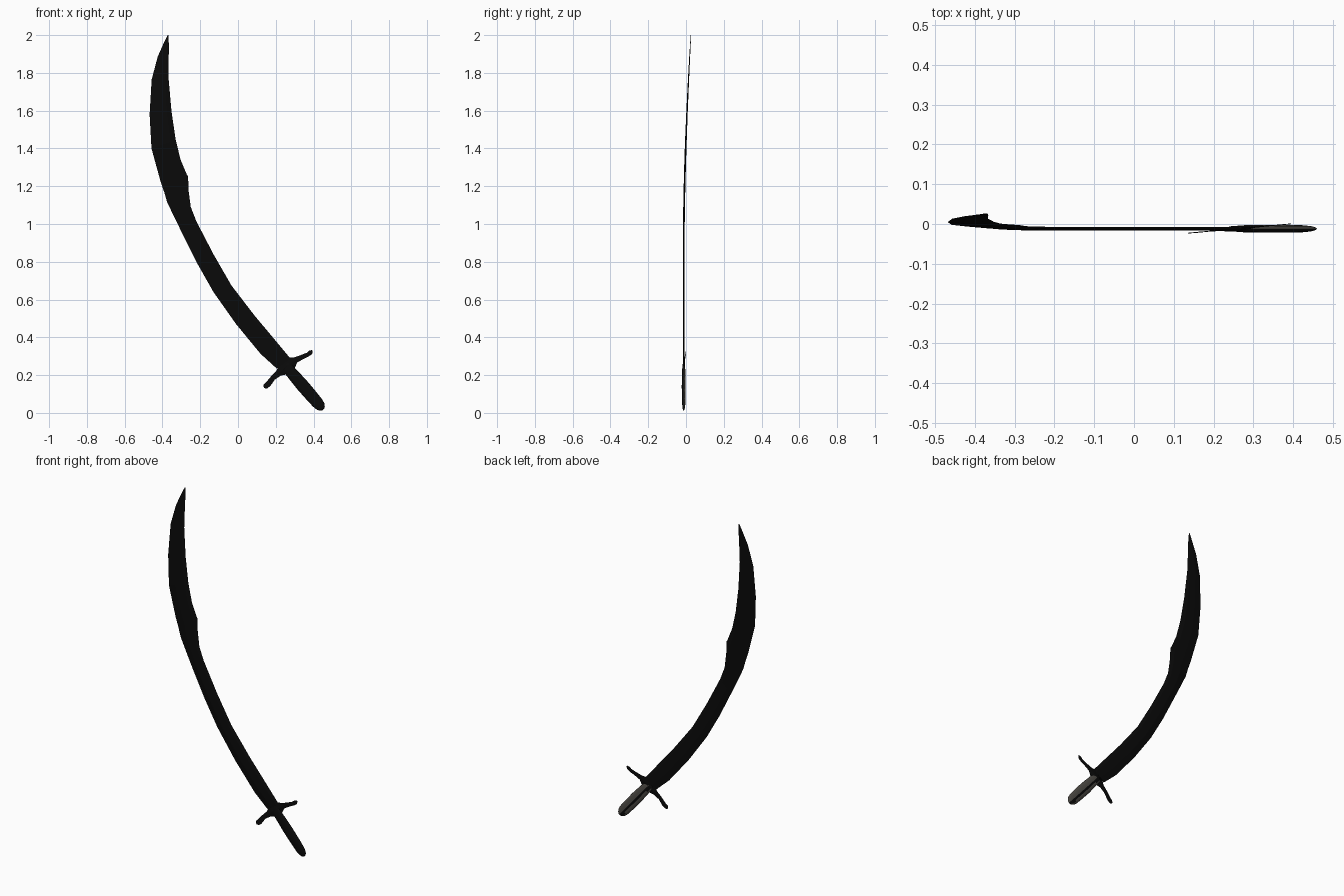
import bpy, bmesh, math
from mathutils import Vector

if "Cube" in bpy.data.objects:
    bpy.data.objects.remove(bpy.data.objects["Cube"])


def material(name, rgb):
    m = bpy.data.materials.new(name)
    m.diffuse_color = (*rgb, 1)
    m.use_nodes = True
    m.node_tree.nodes["Principled BSDF"].inputs["Base Color"].default_value = m.diffuse_color
    return m


black = material("black steel", (0.003, 0.003, 0.003))
grey = material("grip grey", (0.075, 0.07, 0.06))


def loft(name, rings, mats):
    """Skin a list of equal rings and cap both ends."""
    bm = bmesh.new()
    vs = [[bm.verts.new(p) for p in r] for r in rings]
    n = len(rings[0])
    for a, b in zip(vs, vs[1:]):
        for i in range(n):
            j = (i + 1) % n
            bm.faces.new((a[i], a[j], b[j], b[i]))
    bm.faces.new(vs[0][::-1])
    bm.faces.new(vs[-1])
    bmesh.ops.remove_doubles(bm, verts=bm.verts, dist=1e-5)
    bmesh.ops.recalc_face_normals(bm, faces=bm.faces)
    me = bpy.data.meshes.new(name)
    bm.to_mesh(me)
    bm.free()
    ob = bpy.data.objects.new(name, me)
    bpy.context.collection.objects.link(ob)
    for m in mats:
        me.materials.append(m)
    return ob


# Blade: paired outer / inner edge points, bent backwards near the tip
def bend(z):
    return -0.012 + 0.038 * max(0, (z - 0.9) / 1.1) ** 1.7


pairs = [
    (-.374, 1.998, -.368, 2.0), (-.392, 1.96, -.366, 1.945),
    (-.425, 1.886, -.367, 1.87), (-.457, 1.765, -.367, 1.765),
    (-.468, 1.58, -.352, 1.595), (-.458, 1.40, -.33, 1.447),
    (-.425, 1.28, -.304, 1.34), (-.41, 1.225, -.272, 1.264),
    (-.39, 1.167, -.264, 1.25), (-.375, 1.115, -.262, 1.18),
    (-.336, 1.034, -.25, 1.09), (-.295, .95, -.22, 1.013),
    (-.215, .79, -.13, .84), (-.13, .64, -.035, .675),
    (-.01, .47, .087, .516), (.12, .312, .18, .405),
    (.205, .235, .28, .285)]
rings = []
for k, (xa, za, xb, zb) in enumerate(pairs):
    a, b = Vector((xa, bend(za), za)), Vector((xb, bend(zb), zb))
    t = 0.001 + 0.0035 * min(1, k / 5)
    c, d = a.lerp(b, 0.35), a.lerp(b, 0.8)
    up = Vector((0, t, 0))
    rings.append([a, c - up, d - up, b, d + up, c + up])
loft("blade", rings, [black])

# Crossguard: S-shaped flat bar, wider in the middle, knobbed at the ends
path = [(.137, .135, .005), (.145, .14, .014), (.16, .152, .015),
        (.185, .185, .013), (.215, .21, .017), (.238, .23, .034),
        (.258, .247, .046), (.278, .262, .036), (.305, .28, .016),
        (.34, .296, .012), (.37, .309, .011), (.384, .32, .012),
        (.393, .33, .004)]
rings = []
for k, (x, z, w) in enumerate(path):
    p, q = path[max(k - 1, 0)], path[min(k + 1, len(path) - 1)]
    side = Vector((-(q[1] - p[1]), 0, q[0] - p[0])).normalized() * w
    c = Vector((x, -0.012 + (x - 0.258) * 0.09, z))
    up = Vector((0, 0.001 + max(0, w - 0.014) * 0.2, 0))
    rings.append([c - side, c - up, c + side, c + up])
loft("crossguard", rings, [black])

# Grip: flattened round handle with a rounded pommel end
start, axis = Vector((.245, -.012, .257)), Vector((.653, 0, -.757))
across = Vector((.757, 0, .653))
profile = [(0, .022, .003), (.012, .028, .007), (.05, .030, .009),
           (.14, .034, .0095), (.22, .033, .0095), (.27, .031, .009),
           (.295, .026, .007), (.309, .017, .005), (.316, .006, .002)]
N = 16
rings = [[start + axis * d + across * (w * math.cos(2 * math.pi * i / N))
          + Vector((0, t * math.sin(2 * math.pi * i / N), 0))
          for i in range(N)] for d, w, t in profile]
grip = loft("grip", rings, [black, grey])
for f in grip.data.polygons:
    s = (f.center - start).dot(across)
    d = (f.center - start).dot(axis)
    f.use_smooth = True
    # grey scales on the back and the inner edge, with a dark tang line
    if f.center.y > -0.0125 and d > .02 and not -0.016 < s < -0.002:
        f.material_index = 1
